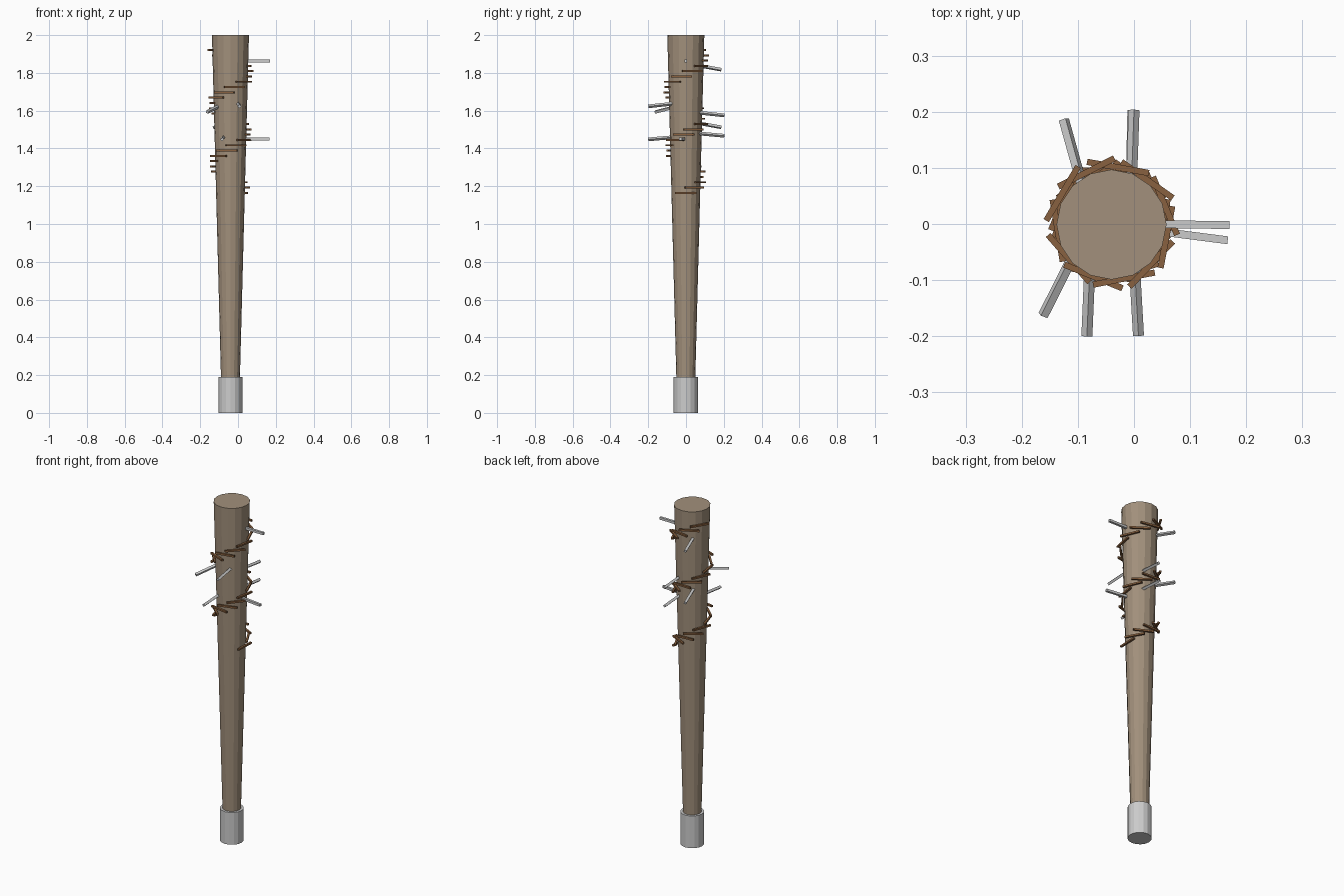
import bpy, math, random
from mathutils import Vector, Matrix

if "Cube" in bpy.data.objects:
    bpy.data.objects.remove(bpy.data.objects["Cube"])

random.seed(4)
CX, CY = -0.04, -0.001          # axis of the bat
Z0, Z1, R0, R1 = 0.18, 2.0, 0.05, 0.098


def material(name, rgb):
    m = bpy.data.materials.new(name)
    m.diffuse_color = (*rgb, 1)
    m.use_nodes = True
    m.node_tree.nodes["Principled BSDF"].inputs["Base Color"].default_value = m.diffuse_color
    return m


wood = material("wood", (0.36, 0.28, 0.2))
rust = material("rust", (0.25, 0.12, 0.05))


def finish(name, mat=None):
    ob = bpy.context.object
    ob.name = name
    if mat:
        ob.data.materials.append(mat)
    return ob


def bat_radius(z):
    return R0 + (R1 - R0) * (z - Z0) / (Z1 - Z0)


# tapered wooden shaft
bpy.ops.mesh.primitive_cone_add(vertices=16, radius1=R0, radius2=R1, depth=Z1 - Z0,
                                location=(CX, CY, (Z0 + Z1) / 2))
finish("bat_shaft", wood)

# grip cap at the bottom
bpy.ops.mesh.primitive_cylinder_add(vertices=16, radius=0.064, depth=0.19,
                                    location=(CX, CY, 0.095))
finish("grip_cap")

# wire: short straight bars in a rising spiral
COUNT, TURNS = 28, 2.5
for i in range(COUNT):
    a = 2 * math.pi * TURNS * i / COUNT
    z = 1.165 + 0.028 * i
    r = bat_radius(z) + 0.008
    bpy.ops.mesh.primitive_cube_add(
        size=1, location=(CX + r * math.cos(a), CY + r * math.sin(a), z),
        rotation=(0, 0, a + random.uniform(-0.08, 0.08)))
    bar = finish(f"wire_bar_{i + 1}", rust)
    bar.scale = (0.011, 0.112, 0.010)

# nails: (base, tip, roll in degrees), four-sided rods
nails = [
    ((0.03, 0.00, 1.863), (0.170, -0.002, 1.863), 45),
    ((0.02, -0.01, 1.450), (0.167, -0.029, 1.450), 45),
    ((-0.09, 0.06, 1.840), (-0.125, 0.186, 1.817), 20),
    ((-0.09, 0.06, 1.535), (-0.125, 0.186, 1.512), 20),
    ((-0.005, 0.06, 1.590), (0.00, 0.203, 1.575), 0),
    ((-0.005, 0.06, 1.480), (-0.002, 0.203, 1.467), 0),
    ((0.00, -0.06, 1.638), (0.008, -0.199, 1.623), 0),
    ((-0.078, -0.06, 1.460), (-0.084, -0.200, 1.448), 0),
    ((-0.105, -0.05, 1.622), (-0.162, -0.163, 1.593), 20),
]
for i, (base, tip, roll) in enumerate(nails):
    base, tip = Vector(base), Vector(tip)
    axis = tip - base
    bpy.ops.mesh.primitive_cylinder_add(vertices=4, radius=0.0098, depth=axis.length)
    nail = finish(f"nail_{i + 1}")
    turn = axis.to_track_quat('Z', 'Y').to_matrix().to_4x4()
    nail.matrix_world = (Matrix.Translation((base + tip) / 2) @ turn
                         @ Matrix.Rotation(math.radians(roll), 4, 'Z'))
